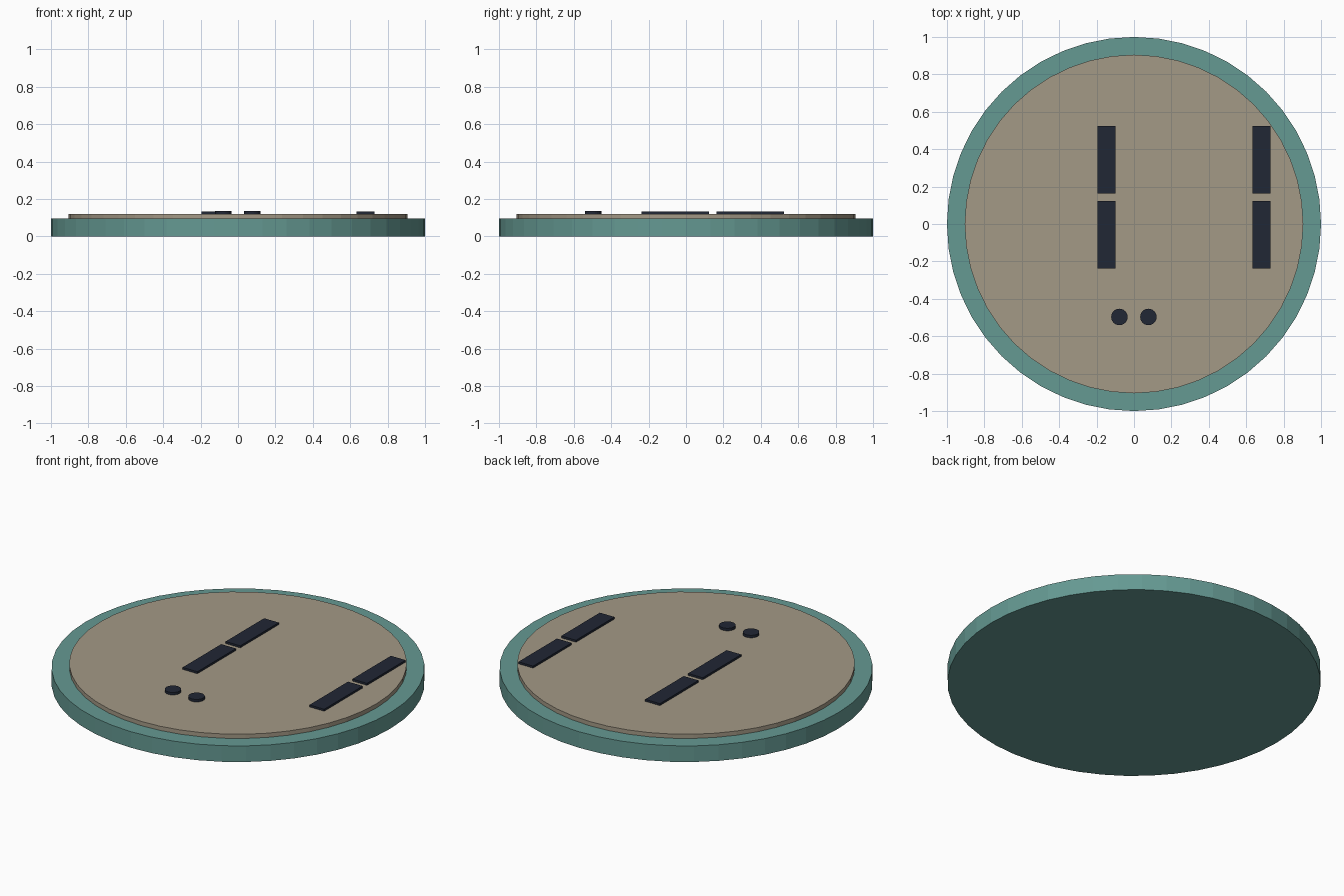
import bpy

if "Cube" in bpy.data.objects:
    bpy.data.objects.remove(bpy.data.objects["Cube"])


def material(name, rgb):
    m = bpy.data.materials.new(name)
    m.diffuse_color = (*rgb, 1)
    m.use_nodes = True
    m.node_tree.nodes["Principled BSDF"].inputs["Base Color"].default_value = m.diffuse_color
    return m


teal = material("teal", (0.13, 0.32, 0.29))
tan = material("tan", (0.37, 0.32, 0.24))
dark = material("dark", (0.015, 0.02, 0.035))


def disc(name, x, y, z0, z1, radius, sides, mat):
    bpy.ops.mesh.primitive_cylinder_add(vertices=sides, radius=radius, depth=z1 - z0,
                                        location=(x, y, (z0 + z1) / 2))
    ob = bpy.context.object
    ob.name = name
    ob.data.materials.append(mat)


def bar(name, x, y, z0, z1, width, length, mat):
    bpy.ops.mesh.primitive_cube_add(size=1, location=(x, y, (z0 + z1) / 2))
    ob = bpy.context.object
    ob.name = name
    ob.scale = (width, length, z1 - z0)
    bpy.ops.object.transform_apply(location=False, rotation=False, scale=True)
    ob.data.materials.append(mat)


# Round body and raised face plate
disc("body", 0, 0, 0, 0.095, 1.0, 48, teal)
disc("face_plate", 0, 0, 0.095, 0.12, 0.905, 48, tan)

# Display bars: two columns of two
for side, x in (("left", -0.148), ("right", 0.682)):
    for row, y in (("lower", -0.057), ("upper", 0.344)):
        bar(f"{side}_{row}_bar", x, y, 0.117, 0.132, 0.096, 0.36, dark)

# Two round buttons
for side, x in (("left", -0.078), ("right", 0.077)):
    disc(f"{side}_button", x, -0.497, 0.117, 0.135, 0.044, 24, dark)
